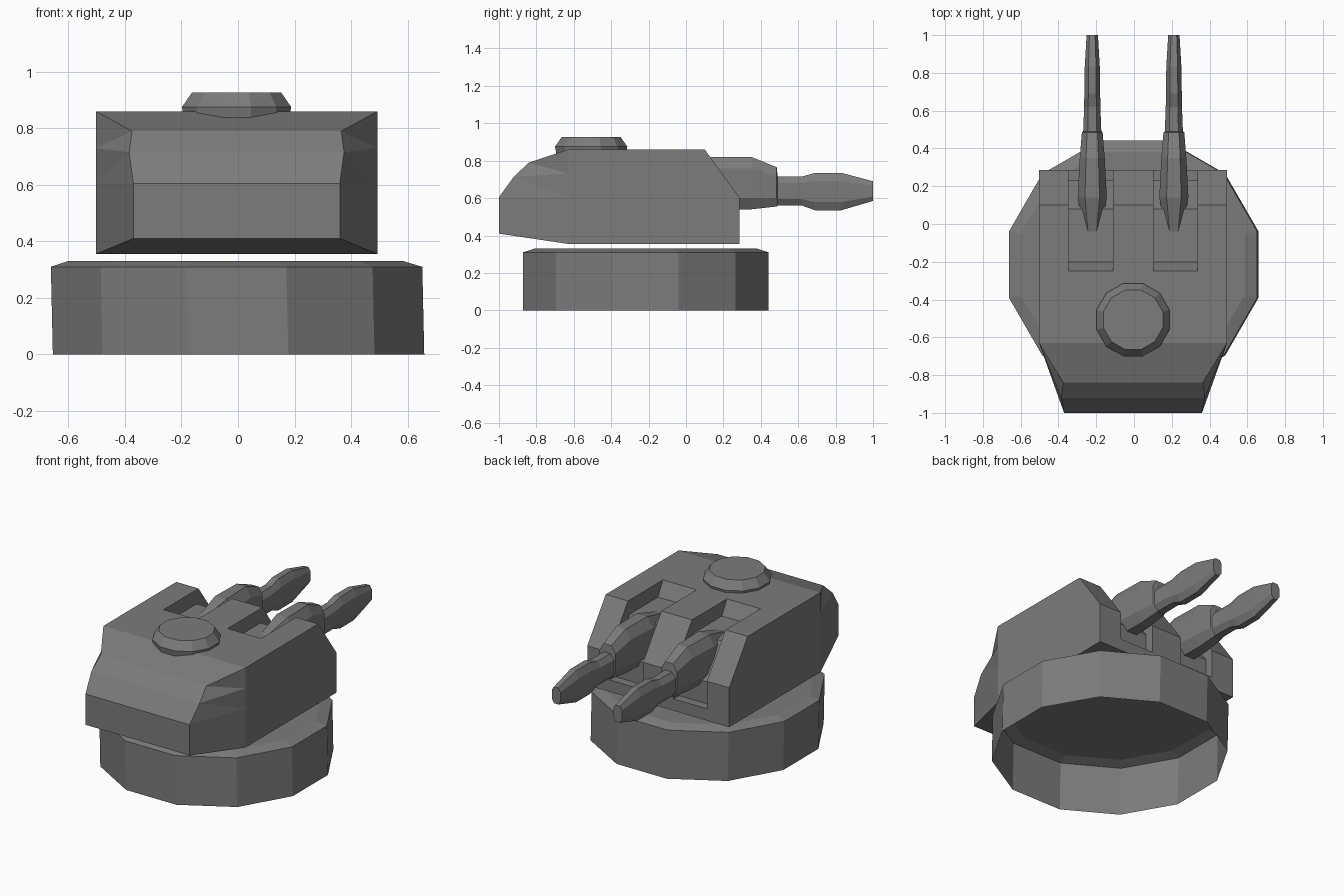
import bpy, bmesh, math
from mathutils import Matrix

if "Cube" in bpy.data.objects:
    bpy.data.objects.remove(bpy.data.objects["Cube"])

CX = -0.005  # centre line of the model

grey = bpy.data.materials.new("gunmetal grey")
grey.use_nodes = True
colour = (0.2, 0.2, 0.2, 1)
grey.diffuse_color = colour
grey.node_tree.nodes["Principled BSDF"].inputs["Base Color"].default_value = colour


def finish(name, bm):
    bmesh.ops.recalc_face_normals(bm, faces=bm.faces)
    mesh = bpy.data.meshes.new(name)
    bm.to_mesh(mesh)
    bm.free()
    mesh.materials.append(grey)
    obj = bpy.data.objects.new(name, mesh)
    bpy.context.collection.objects.link(obj)
    return obj


def loft(name, rings, cap_start=True, cap_end=True):
    """Skin a list of equal-length point rings."""
    bm = bmesh.new()
    loops = [[bm.verts.new(p) for p in ring] for ring in rings]
    n = len(loops[0])
    for a, b in zip(loops, loops[1:]):
        for i in range(n):
            j = (i + 1) % n
            bm.faces.new((a[i], a[j], b[j], b[i]))
    if cap_start:
        bm.faces.new(loops[0])
    if cap_end:
        bm.faces.new(loops[-1])
    return finish(name, bm)


def twelve_sides(radius, z, x, y):
    angles = [math.radians(15 + 30 * i) for i in range(12)]
    return [(x + radius * math.cos(a), y + radius * math.sin(a), z) for a in angles]


# Ring base, an open shell underneath
loft("turret_base", [twelve_sides(0.68, 0, 0.002, -0.215),
                     twelve_sides(0.68, 0.31, -0.005, -0.215),
                     twelve_sides(0.615, 0.33, -0.008, -0.215)], cap_start=False)

# Armoured housing: side points as (half width, y, z), then mirrored
W = 0.498
nose = [(0.37, -0.84, 0.79), (0.38, -0.92, 0.715), (0.365, -1, 0.605), (0.365, -1, 0.41)]
shoulder = [(W, -0.63, 0.86), (W, -0.63, 0.73), (W, -0.63, 0.605), (W, -0.63, 0.355)]
rear = [(W, 0.285, 0.355), (W, 0.285, 0.605), (W, 0.10, 0.86)]
bm = bmesh.new()
sides = []
for s in (1, -1):
    n, m, r = [[bm.verts.new((CX + s * x, y, z)) for x, y, z in pts]
               for pts in (nose, shoulder, rear)]
    bm.faces.new(m + r)
    for i in range(3):
        bm.faces.new((n[i], n[i + 1], m[i + 1], m[i]))
    sides.append([m[0]] + n + [m[3]] + r)
left, right = sides
for i in range(len(left)):
    j = (i + 1) % len(left)
    bm.faces.new((left[i], left[j], right[j], right[i]))
bmesh.ops.triangulate(bm, faces=[f for f in bm.faces if len(f.verts) == 4])
housing = finish("turret_housing", bm)

# Gun slots cut through the roof and the sloped rear
slot = [(-0.25, 0.86), (-0.20, 0.77), (0.08, 0.77), (0.23, 0.57),
        (0.23, 0.43), (0.40, 0.43), (0.40, 1.0), (-0.25, 1.0)]
for s in (1, -1):
    rings = [[(CX + s * x, y, z) for y, z in slot] for x in (0.107, 0.342)]
    cutter = loft("slot_cutter", rings)
    cutter.hide_render = True
    mod = housing.modifiers.new("gun_slot", "BOOLEAN")
    mod.operation = "DIFFERENCE"
    mod.solver = "EXACT"
    mod.object = cutter
    bpy.context.view_layer.objects.active = housing
    bpy.ops.object.modifier_apply(modifier=mod.name)
    bpy.data.objects.remove(cutter)

# Roof hatch
loft("roof_hatch", [twelve_sides(0.19, 0.82, CX, -0.507),
                    twelve_sides(0.2, 0.875, CX, -0.507),
                    twelve_sides(0.163, 0.927, CX, -0.507)])

# Twin guns: stations as (y, bottom, top, half width)
stations = [(-0.04, 0.60, 0.77, 0.045), (0.14, 0.54, 0.82, 0.077),
            (0.35, 0.54, 0.82, 0.066), (0.485, 0.555, 0.765, 0.055),
            (0.49, 0.56, 0.715, 0.048), (0.62, 0.56, 0.715, 0.043),
            (0.69, 0.535, 0.735, 0.042), (0.83, 0.535, 0.735, 0.04),
            (1.0, 0.585, 0.69, 0.03)]


def gun_ring(x, y, lo, hi, w):
    """Upright section with chamfered corners."""
    t, c = w * 0.5, (hi - lo) * 0.22
    return [(x + t, y, hi), (x + w, y, hi - c), (x + w, y, lo + c), (x + t, y, lo),
            (x - t, y, lo), (x - w, y, lo + c), (x - w, y, hi - c), (x - t, y, hi)]


for name, s in (("left_gun", 1), ("right_gun", -1)):
    loft(name, [gun_ring(CX + s * 0.216, *st) for st in stations])
